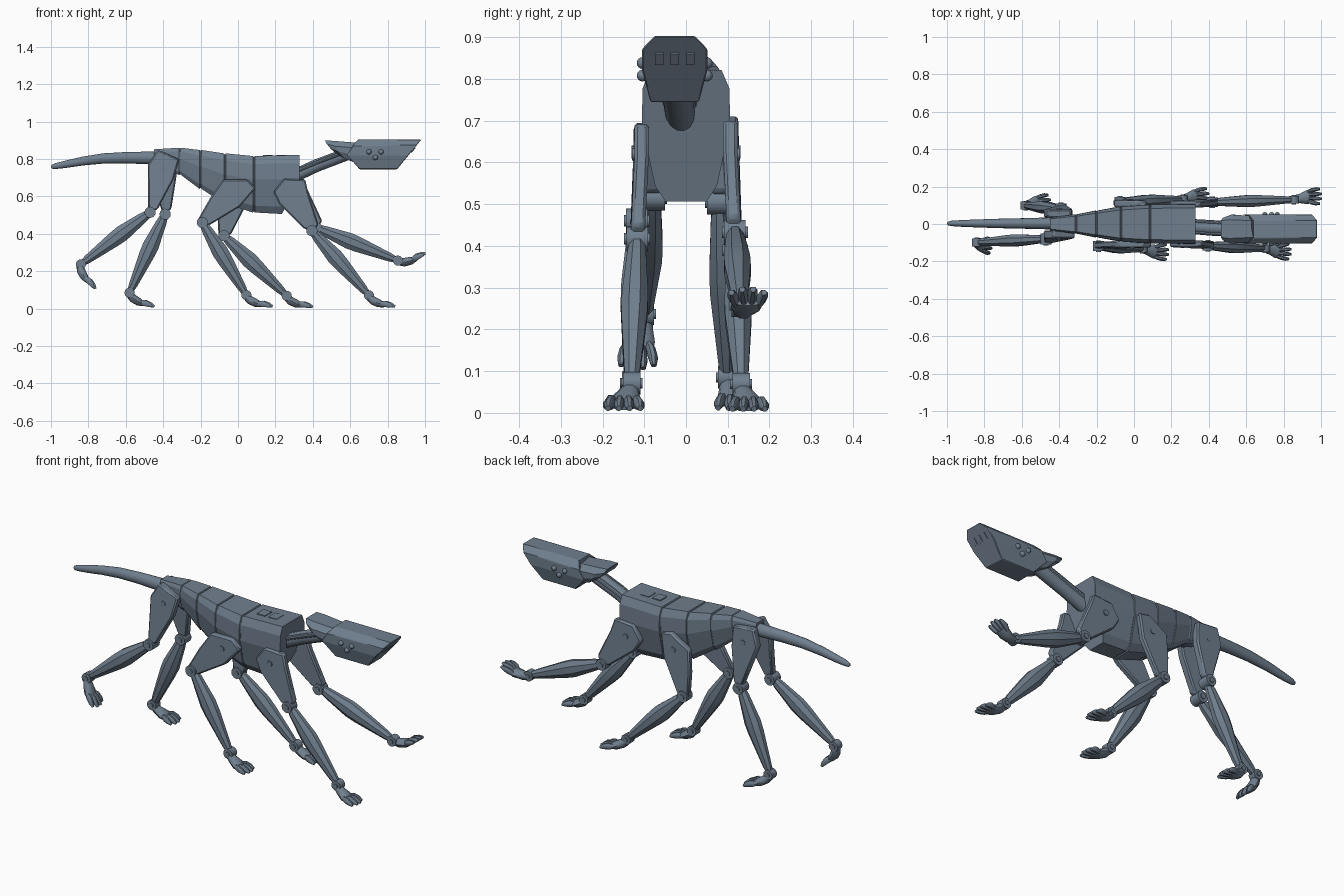
import bpy, bmesh, math
from mathutils import Vector, Matrix

cube = bpy.data.objects.get("Cube")
if cube:
    bpy.data.objects.remove(cube, do_unlink=True)

STEEL = bpy.data.materials.new("slate_steel")
STEEL.use_nodes = True
COLOUR = (0.162, 0.212, 0.27, 1)
STEEL.diffuse_color = COLOUR
STEEL.node_tree.nodes["Principled BSDF"].inputs["Base Color"].default_value = COLOUR


def finish(name, bm, angle=32, bevel=0):
    """Turn a bmesh into a finished object."""
    bmesh.ops.recalc_face_normals(bm, faces=bm.faces)
    mesh = bpy.data.meshes.new(name)
    bm.to_mesh(mesh)
    bm.free()
    mesh.materials.append(STEEL)
    mesh.polygons.foreach_set("use_smooth", [True] * len(mesh.polygons))
    mesh.set_sharp_from_angle(angle=math.radians(angle))
    obj = bpy.data.objects.new(name, mesh)
    bpy.context.collection.objects.link(obj)
    if bevel:
        mod = obj.modifiers.new("edge_bevel", 'BEVEL')
        mod.width, mod.segments = bevel, 1
    return obj


def loft(name, rings, angle=32, bevel=0):
    """Skin a row of equal-sized rings and cap both ends."""
    bm = bmesh.new()
    rows = [[bm.verts.new(p) for p in ring] for ring in rings]
    n = len(rows[0])
    for a, b in zip(rows, rows[1:]):
        for i in range(n):
            bm.faces.new((a[i], a[(i + 1) % n], b[(i + 1) % n], b[i]))
    bm.faces.new(rows[0])
    bm.faces.new(rows[-1])
    return finish(name, bm, angle, bevel)


def path_loft(name, stations, sides, angle=32):
    """Stations are (point, in-plane radius, sideways radius)."""
    rings = []
    pts = [Vector(s[0]) for s in stations]
    for i, (_, rw, ry) in enumerate(stations):
        t = pts[min(i + 1, len(pts) - 1)] - pts[max(i - 1, 0)]
        perp = Vector((-t.z, 0, t.x)).normalized()
        ring = []
        for k in range(sides):
            a = math.tau * (k + 0.5) / sides
            ring.append(pts[i] + perp * rw * math.cos(a) + Vector((0, ry * math.sin(a), 0)))
        rings.append(ring)
    return loft(name, rings, angle)


def pin(name, centre, radius, width):
    """Short cylinder lying across the body."""
    bm = bmesh.new()
    m = Matrix.Translation(centre) @ Matrix.Rotation(math.pi / 2, 4, 'X')
    bmesh.ops.create_cone(bm, cap_ends=True, segments=16, radius1=radius,
                          radius2=radius, depth=width, matrix=m)
    return finish(name, bm)


def box(name, centre, size, tilt=0.0):
    bm = bmesh.new()
    m = (Matrix.Translation(centre) @ Matrix.Rotation(tilt, 4, 'Y')
         @ Matrix.Diagonal((*size, 1)))
    bmesh.ops.create_cube(bm, size=1, matrix=m)
    return finish(name, bm)


def turn(x, z, deg):
    a = math.radians(deg)
    return x * math.cos(a) - z * math.sin(a), x * math.sin(a) + z * math.cos(a)


def mirrored_ring(half, xs, y0):
    """Closed ring from a top-to-bottom half outline of (y, z)."""
    left = [Vector((x, y0 + y, z)) for x, (y, z) in zip(xs, half)]
    right = [Vector((x, y0 - y, z)) for x, (y, z) in zip(xs, half)]
    return left + right[::-1]


# Segmented torso with grooves between the armour bands
SECTION = [(0.8, 1), (0.98, 0.86), (1, 0.58), (0.7, 0.12), (0.46, 0)]


def torso_ring(x, top, bottom, hw, shrink=1.0, lean=0.0):
    mid = (top + bottom) / 2
    half = [(hw * a * shrink, mid + (bottom + (top - bottom) * b - mid) * shrink)
            for a, b in SECTION]
    return mirrored_ring(half, [x - lean * max(0, 0.68 - z) for _, z in half], 0)


bands = [(-0.45, 0.852, 0.77, 0.034), (-0.31, 0.86, 0.715, 0.052),
         (-0.2, 0.848, 0.64, 0.072), (-0.07, 0.83, 0.56, 0.094),
         (0.085, 0.816, 0.514, 0.105), (0.33, 0.822, 0.506, 0.106)]
rings = [torso_ring(*bands[0])]
for x, *rest in bands[1:-1]:
    rings += [torso_ring(x - 0.005, *rest), torso_ring(x - 0.002, *rest, 0.965),
              torso_ring(x + 0.002, *rest, 0.965), torso_ring(x + 0.005, *rest)]
rings.append(torso_ring(*bands[-1], 1.0, 0.55))
loft("torso", rings, 12)
for x in (0.16, 0.23):
    box("back_hatch", (x, 0, 0.819), (0.05, 0.06, 0.007))

# Tail
tail = [(-0.42, 0.805, 0.036), (-0.5, 0.806, 0.034), (-0.6, 0.807, 0.031),
        (-0.72, 0.803, 0.028), (-0.83, 0.789, 0.024), (-0.92, 0.772, 0.02),
        (-0.975, 0.762, 0.016), (-0.993, 0.758, 0.011), (-1.0, 0.757, 0.003)]
path_loft("tail", [((x, 0.003, z), r, r * 0.9) for x, z, r in tail], 14, 40)

# Neck with side cables
HEAD_Y = -0.027
path_loft("neck", [((0.28, -0.012, 0.70), 0.036, 0.036), ((0.42, -0.022, 0.765), 0.035, 0.036),
                   ((0.62, HEAD_Y, 0.84), 0.034, 0.036)], 14)
for side in (-1, 1):
    path_loft("neck_cable", [((0.29, -0.012 + side * 0.028, 0.725), 0.012, 0.012),
                             ((0.43, -0.022 + side * 0.03, 0.785), 0.012, 0.012),
                             ((0.6, HEAD_Y + side * 0.03, 0.85), 0.012, 0.012)], 10)

# Head: wedge muzzle and rear collar
muzzle = [(0.048, 0.903), (0.078, 0.872), (0.078, 0.82), (0.058, 0.745)]
loft("muzzle", [mirrored_ring(muzzle, (0.64, 0.615, 0.58, 0.65), HEAD_Y),
                mirrored_ring(muzzle, [0.98 - 0.82 * (0.903 - z) for _, z in muzzle], HEAD_Y)],
     12, 0.003)
collar_back = [(0.045, 0.9), (0.06, 0.88), (0.062, 0.855), (0.05, 0.83)]
collar_mid = [(0.05, 0.897), (0.077, 0.868), (0.077, 0.84), (0.055, 0.805)]
collar_front = [(0.044, 0.886), (0.07, 0.858), (0.07, 0.82), (0.05, 0.77)]
loft("head_collar", [mirrored_ring(collar_back, (0.465, 0.475, 0.495, 0.525), HEAD_Y),
                     mirrored_ring(collar_mid, (0.51, 0.52, 0.535, 0.565), HEAD_Y),
                     mirrored_ring(collar_front, (0.65, 0.64, 0.62, 0.65), HEAD_Y)], 12)
for y in (-0.037, 0, 0.037):
    box("face_slot", (0.937, HEAD_Y + y, 0.849), (0.007, 0.02, 0.034), math.atan(0.82))
for side in (-1, 1):
    for x, z in ((0.70, 0.838), (0.735, 0.808), (0.765, 0.838)):
        bm = bmesh.new()
        bmesh.ops.create_uvsphere(bm, u_segments=12, v_segments=8, radius=0.014,
                                  matrix=Matrix.Translation((x, HEAD_Y + side * 0.077, z)))
        finish("sensor_dome", bm, 60)


# Legs
def foot(name, ankle, y_out, deg):
    def place(u, v, w):
        dx, dz = turn(u, w, deg)
        return ankle[0] + dx, ankle[1] + v, ankle[2] + dz

    path_loft(name + "_instep", [(place(-0.012, 0, 0.0), 0.017, 0.02),
                                 (place(0.022, y_out * 0.4, -0.028), 0.024, 0.026),
                                 (place(0.055, y_out * 0.8, -0.044), 0.022, 0.038),
                                 (place(0.085, y_out, -0.053), 0.012, 0.036)], 10, 40)
    for k in range(4):
        s = k - 1.5
        long = 0.012 * (abs(s) < 1)
        path_loft(name + "_toe", [(place(0.05, y_out + s * 0.014, -0.045), 0.01, 0.009),
                                  (place(0.083 + long, y_out + s * 0.021, -0.046), 0.018, 0.012),
                                  (place(0.108 + long, y_out + s * 0.025, -0.052), 0.014, 0.012),
                                  (place(0.128 + long, y_out + s * 0.026, -0.06), 0.007, 0.007)],
                  8, 45)


def leg(name, side, outline, pivot, knee, ys, swing, ankle, foot_deg, thick):
    hip_y, knee_y, ankle_y = ys

    def skew(z):
        return hip_y + (knee_y - hip_y) * min(1.1, max(0, (pivot[1] - z) / 0.22))

    # thigh plate, swung about its pivot and flared outward
    pts = [turn(x - pivot[0], z - pivot[1], swing) for x, z in outline]
    pts = [(pivot[0] + x, pivot[1] + z) for x, z in pts]
    loft(name + "_thigh", [[Vector((x, side * (skew(z) + d), z)) for x, z in pts]
                           for d in (-thick / 2, thick / 2)], 20, 0.007)
    pin(name + "_hip_bolt", (pivot[0], side * (hip_y + thick / 2), pivot[1]), 0.015, 0.012)
    # knee joint
    kx, kz = turn(knee[0] - pivot[0], knee[1] - pivot[1], swing)
    k = Vector((pivot[0] + kx, side * knee_y, pivot[1] + kz))
    pin(name + "_knee", k, 0.03, thick + 0.018)
    pin(name + "_knee_bolt", k, 0.014, thick + 0.028)
    # shin
    a = Vector((ankle[0], side * ankle_y, ankle[1]))
    shape = [(0.0, 0.02, 0.017), (0.1, 0.03, 0.024), (0.4, 0.047, 0.034),
             (0.52, 0.044, 0.034), (0.9, 0.025, 0.021), (0.99, 0.016, 0.017)]
    path_loft(name + "_shin", [(k.lerp(a, t), w, d) for t, w, d in shape], 8, 12)
    # ankle joint and paw
    pin(name + "_ankle", a, 0.027, 0.042)
    pin(name + "_ankle_bolt", a, 0.012, 0.052)
    foot(name + "_foot", a, side * 0.018, foot_deg)


rear = [(-0.43, 0.85), (-0.315, 0.80), (-0.345, 0.69), (-0.43, 0.53),
        (-0.48, 0.515), (-0.482, 0.77)]
middle = [(-0.08, 0.69), (0.05, 0.69), (0.095, 0.645), (0.01, 0.545),
          (-0.155, 0.445), (-0.215, 0.475), (-0.15, 0.59)]
front = [(0.245, 0.695), (0.36, 0.69), (0.375, 0.62), (0.43, 0.45),
         (0.4, 0.41), (0.35, 0.43), (0.22, 0.56), (0.19, 0.625)]
pairs = [  # name, outline, pivot, knee, (hip, knee, ankle) offsets, thickness, right, left
    ("rear", rear, (-0.40, 0.75), (-0.47, 0.515), (0.055, 0.08, 0.098), 0.042,
     (0, (-0.84, 0.237), -36), (19, (-0.58, 0.085), -6)),
    ("middle", middle, (-0.01, 0.625), (-0.19, 0.46), (0.108, 0.118, 0.132), 0.034,
     (0, (0.045, 0.072), 0), (32, (0.26, 0.069), 0)),
    ("front", front, (0.28, 0.62), (0.395, 0.417), (0.106, 0.117, 0.13), 0.034,
     (0, (0.70, 0.071), 0), (7, (0.855, 0.257), 38)),
]
for name, outline, pivot, knee, ys, thick, right, left in pairs:
    for label, side, (swing, ankle, deg) in (("right_", -1, right), ("left_", 1, left)):
        leg(label + name, side, outline, pivot, knee, ys, swing, ankle, deg, thick)
